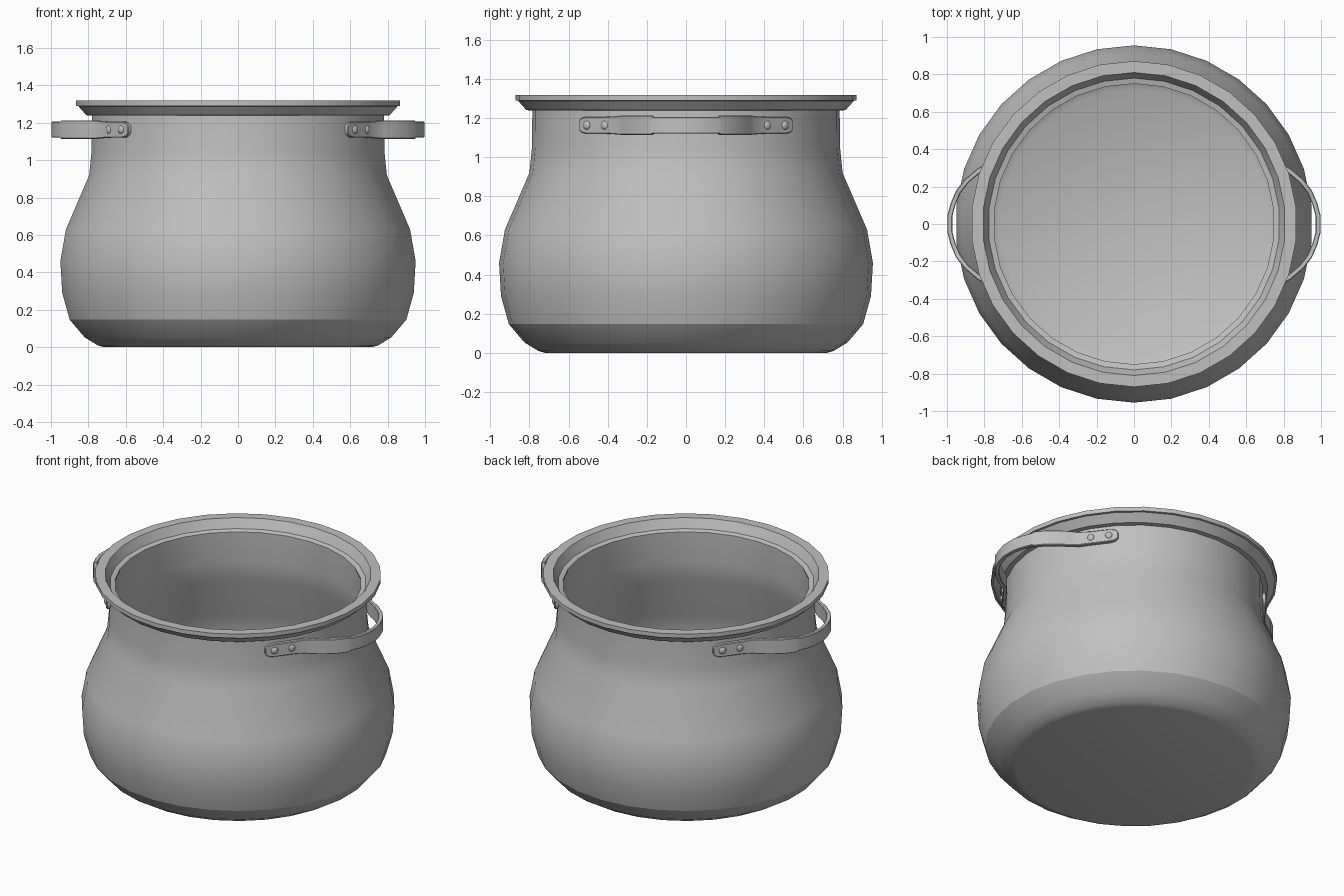
import bpy, bmesh, math
from mathutils import Vector

if "Cube" in bpy.data.objects:
    bpy.data.objects.remove(bpy.data.objects["Cube"], do_unlink=True)

SIDES = 30
steel = bpy.data.materials.new("brushed steel grey")
steel.use_nodes = True
GREY = (0.53, 0.53, 0.53, 1)
steel.diffuse_color = GREY
steel.node_tree.nodes["Principled BSDF"].inputs["Base Color"].default_value = GREY


def finish(bm, name, angle=35):
    mesh = bpy.data.meshes.new(name)
    bm.to_mesh(mesh)
    bm.free()
    mesh.materials.append(steel)
    mesh.shade_smooth()
    mesh.set_sharp_from_angle(angle=math.radians(angle))
    obj = bpy.data.objects.new(name, mesh)
    bpy.context.collection.objects.link(obj)
    return obj


def lathe(name, profile, closed=False, cap_start=False, cap_end=False):
    """Spin (radius, z) points round the z axis, starting on +y."""
    bm = bmesh.new()
    rings = []
    for r, z in profile:
        ring = []
        for k in range(SIDES):
            a = math.pi / 2 + k * math.tau / SIDES
            ring.append(bm.verts.new((r * math.cos(a), r * math.sin(a), z)))
        rings.append(ring)
    pairs = list(zip(rings, rings[1:]))
    if closed:
        pairs.append((rings[-1], rings[0]))
    for low, high in pairs:
        for k in range(SIDES):
            n = (k + 1) % SIDES
            bm.faces.new((low[k], low[n], high[n], high[k]))
    if cap_start:
        bm.faces.new(rings[0][::-1])
    if cap_end:
        bm.faces.new(rings[-1])
    return finish(bm, name)


# Rounded base below the seam
lathe("pot_base", [(0.72, 0), (0.755, 0.01), (0.825, 0.053), (0.905, 0.147)],
      cap_start=True)

# Bellied wall: up the outside, over the top, down the inside to the floor
lathe("pot_body", [
    (0.905, 0.147), (0.945, 0.29), (0.955, 0.46), (0.925, 0.63), (0.80, 0.92),
    (0.787, 1.05), (0.785, 1.24),
    (0.752, 1.24), (0.755, 1.05), (0.77, 0.92), (0.895, 0.63), (0.925, 0.46),
    (0.915, 0.29), (0.875, 0.155), (0.79, 0.07), (0.72, 0.03)], cap_end=True)

# Flared lip with an inner ledge for a lid
lathe("pot_lip", [
    (0.78, 1.238), (0.815, 1.24), (0.858, 1.288), (0.871, 1.29), (0.871, 1.318),
    (0.81, 1.318), (0.78, 1.258), (0.75, 1.25), (0.75, 1.238)], closed=True)

# Half of the handle strap, tip to middle: x, y, half height
HANDLE_Z = 1.163
HALF = [(0.578, 0.541, 0.016), (0.583, 0.535, 0.028), (0.593, 0.525, 0.038),
        (0.612, 0.504, 0.043), (0.685, 0.405, 0.043), (0.735, 0.345, 0.047),
        (0.775, 0.318, 0.05), (0.83, 0.285, 0.05), (0.895, 0.23, 0.05),
        (0.937, 0.176, 0.05), (0.943, 0.165, 0.043), (0.968, 0.105, 0.043),
        (0.984, 0.045, 0.043)]
STRAP = HALF + [(x, -y, h) for x, y, h in reversed(HALF)]
THICK = 0.0135


def strap(name, side):
    bm = bmesh.new()
    rings = []
    for i, (x, y, h) in enumerate(STRAP):
        a, b = STRAP[max(i - 1, 0)], STRAP[min(i + 1, len(STRAP) - 1)]
        out = Vector((a[1] - b[1], b[0] - a[0], 0)).normalized() * THICK
        mid = Vector((x, y, HANDLE_Z))
        up = Vector((0, 0, h))
        corners = (mid + out + up, mid - out + up, mid - out - up, mid + out - up)
        rings.append([bm.verts.new((side * c.x, c.y, c.z)) for c in corners])
    for p, q in zip(rings, rings[1:]):
        for k in range(4):
            n = (k + 1) % 4
            bm.faces.new((p[k], p[n], q[n], q[k]))
    bm.faces.new(rings[0])
    bm.faces.new(rings[-1])
    bmesh.ops.recalc_face_normals(bm, faces=bm.faces)
    obj = finish(bm, name)
    bevel = obj.modifiers.new("soft edges", "BEVEL")
    bevel.width = 0.004
    bevel.segments = 1
    bevel.limit_method = "ANGLE"
    bevel.angle_limit = math.radians(50)


def rivet(name, x, y):
    bm = bmesh.new()
    bmesh.ops.create_uvsphere(bm, u_segments=12, v_segments=8, radius=0.022)
    bmesh.ops.scale(bm, vec=(0.5, 1, 1), verts=bm.verts)
    obj = finish(bm, name, 60)
    obj.location = (x, y, HANDLE_Z)
    obj.rotation_euler.z = math.atan2(y, x)


# Handles and their rivets on both sides
for label, side in (("left", 1), ("right", -1)):
    strap(label + "_handle", side)
    for end, sy in (("front", -1), ("back", 1)):
        for spot, x, y in (("outer", 0.626, 0.507), ("inner", 0.692, 0.415)):
            rivet(f"{label}_{end}_{spot}_rivet", side * x, sy * y)
